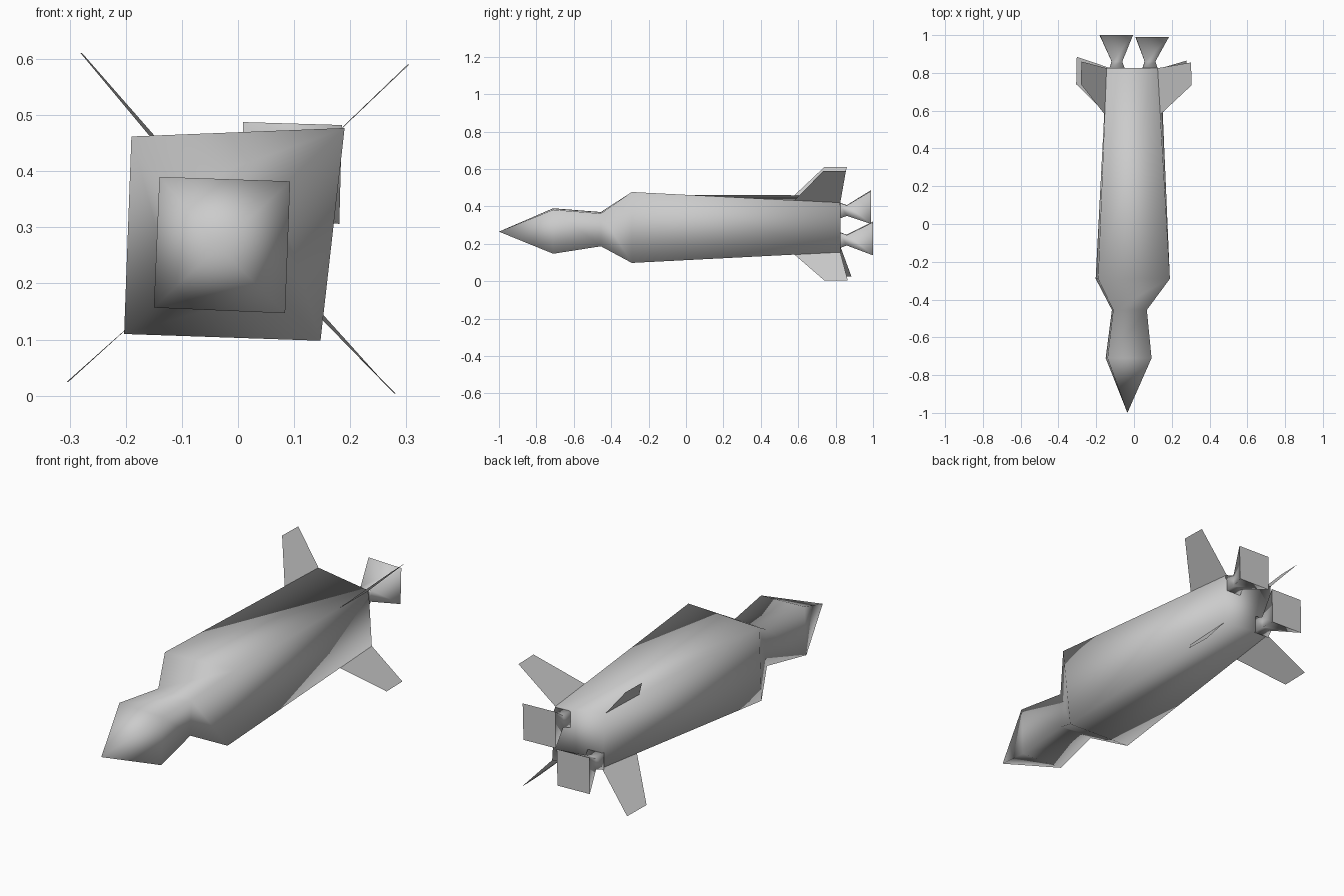
import bpy, bmesh
from mathutils import Vector

if "Cube" in bpy.data.objects:
    bpy.data.objects.remove(bpy.data.objects["Cube"])


def make(name, bm, smooth=False):
    bmesh.ops.recalc_face_normals(bm, faces=bm.faces)
    for f in bm.faces:
        f.smooth = smooth
    me = bpy.data.meshes.new(name)
    bm.to_mesh(me)
    bm.free()
    ob = bpy.data.objects.new(name, me)
    bpy.context.collection.objects.link(ob)
    return ob


def loft(name, rings, tip=None, smooth=True):
    """Skin four-cornered rings [(y, [(x, z) * 4])]; optional pointed front."""
    bm = bmesh.new()
    loops = [[bm.verts.new((x, y, z)) for x, z in pts] for y, pts in rings]
    for a, b in zip(loops, loops[1:]):
        for i in range(4):
            j = (i + 1) % 4
            bm.faces.new((a[i], a[j], b[j], b[i]))
    if tip:
        t = bm.verts.new(tip)
        for i in range(4):
            bm.faces.new((loops[0][i], loops[0][(i + 1) % 4], t))
    else:
        bm.faces.new(loops[0])
    bm.faces.new(loops[-1])
    return make(name, bm, smooth)


def square(cx, cz, h):
    return [(cx - h, cz + h * 1.03), (cx + h, cz + h * .97),
            (cx + h * .95, cz - h * 1.03), (cx - h * 1.02, cz - h * .97)]


# Fuselage: nose, neck, shoulder and tapered tail, slightly skewed squares
shoulder = [(-.19, .462), (.19, .477), (.147, .098), (-.203, .11)]
tail = [(-.145, .459), (.125, .42), (.142, .155), (-.125, .187)]
loft("fuselage", [
    (-.71, [(-.14, .39), (.093, .382), (.084, .147), (-.15, .157)]),
    (-.455, [(-.11, .37), (.068, .362), (.062, .187), (-.117, .193)]),
    (-.29, shoulder),
    (.825, tail)], tip=(-.035, -1, .265))

# Four thin fins, rooted along the rear of each fuselage edge
tips = [(-.281, .611, .74, .86), (.305, .59, .735, .855),
        (.281, .004, .74, .865), (-.306, .024, .74, .885)]
names = ["fin_upper_left", "fin_upper_right", "fin_lower_right", "fin_lower_left"]
for name, s, t, (x, z, y0, y1) in zip(names, shoulder, tail, tips):
    back = Vector((t[0], .825, t[1]))
    front = Vector((s[0], -.29, s[1])).lerp(back, .78)
    bm = bmesh.new()
    bm.faces.new([bm.verts.new(p) for p in
                  (front, (x, y0, z), (x * .99, y1, z), back)])
    make(name, bm)

# Two hourglass exhaust nozzles set on the diagonal
for name, throat, mouth, y in (
        ("nozzle_upper_right", (.085, .378), (.097, .397), .99),
        ("nozzle_lower_left", (-.09, .22), (-.093, .229), 1.0)):
    ob = loft(name, [(.82, square(*throat, .042)),
                     (.86, square(*throat, .028)),
                     (y, square(*mouth, .088))])
    ob.data.polygons[-1].use_smooth = False
